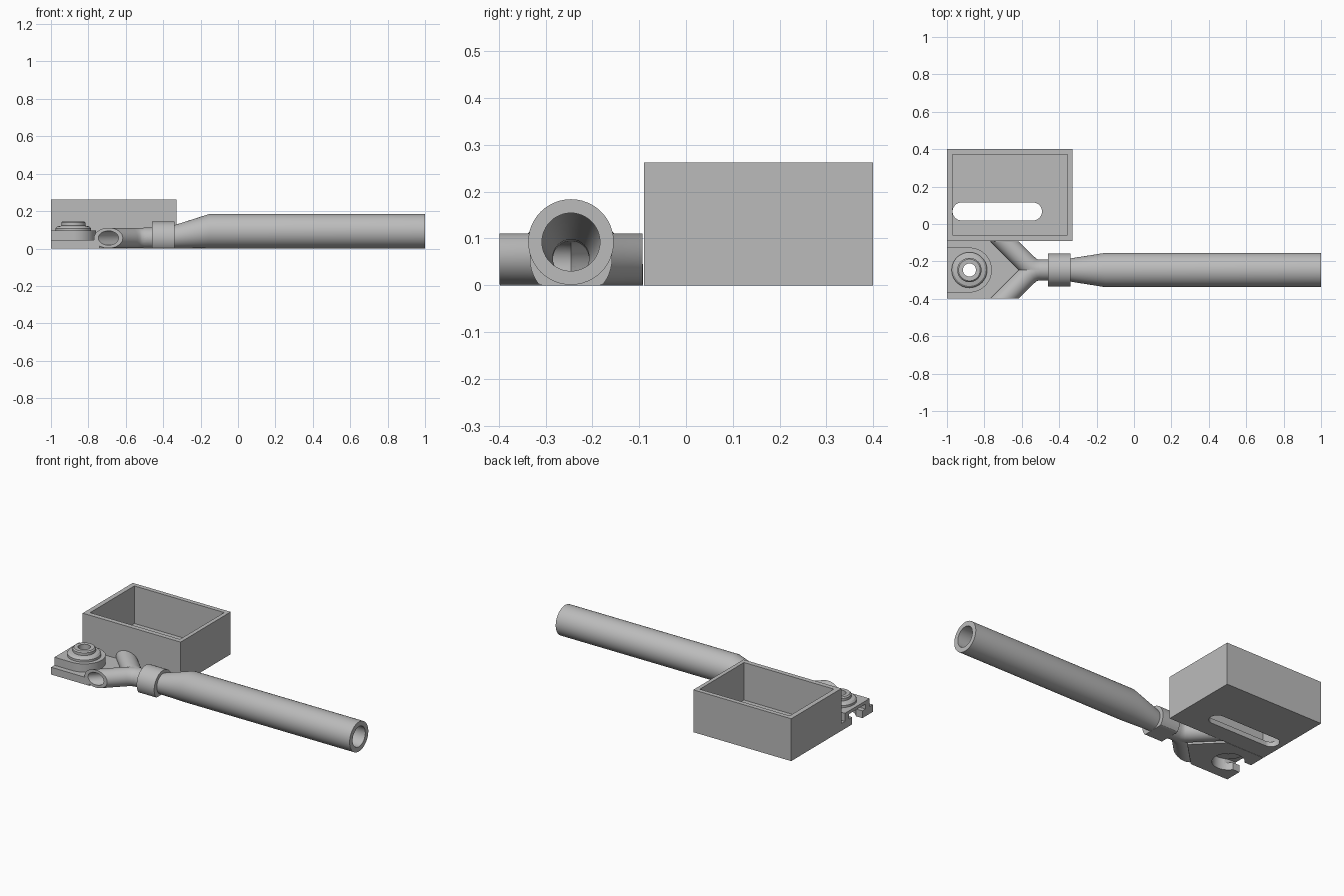
import bpy, bmesh
from math import sin, cos, pi, radians, sqrt

cube = bpy.data.objects.get("Cube")
if cube:
    bpy.data.objects.remove(cube, do_unlink=True)

grey = bpy.data.materials.new("plain grey")
grey.use_nodes = True
grey.diffuse_color = (0.5, 0.5, 0.5, 1)
grey.node_tree.nodes["Principled BSDF"].inputs["Base Color"].default_value = (0.5, 0.5, 0.5, 1)

AXIS = -0.246      # y of the tube centre line
HUB = -0.88        # x of the mounting hub
SIDES = 48


def make(name, rings, wrap=False):
    """Skin matching rings of points; cap the ends unless the rings wrap."""
    bm = bmesh.new()
    loops = [[bm.verts.new(p) for p in ring] for ring in rings]
    n = len(loops[0])
    pairs = list(zip(loops, loops[1:]))
    if wrap:
        pairs.append((loops[-1], loops[0]))
    else:
        bm.faces.new(loops[0])
        bm.faces.new(loops[-1])
    for a, b in pairs:
        for i in range(n):
            j = (i + 1) % n
            bm.faces.new((a[i], a[j], b[j], b[i]))
    bmesh.ops.recalc_face_normals(bm, faces=bm.faces)
    mesh = bpy.data.meshes.new(name)
    bm.to_mesh(mesh)
    bm.free()
    mesh.materials.append(grey)
    ob = bpy.data.objects.new(name, mesh)
    bpy.context.collection.objects.link(ob)
    return ob


def prism(name, outline, z0, z1):
    return make(name, [[(x, y, z) for x, y in outline] for z in (z0, z1)])


def rect(x0, x1, y0, y1):
    return [(x0, y0), (x1, y0), (x1, y1), (x0, y1)]


def arc(cx, cy, r, a0, a1, steps=24):
    angles = [radians(a0 + (a1 - a0) * i / steps) for i in range(steps + 1)]
    return [(cx + r * cos(a), cy + r * sin(a)) for a in angles]


def pipe(name, stations):
    """Loft elliptical rings (x, offset from axis, z, turn, width, height)."""
    rings = []
    for x, off, z, turn, w, h in stations:
        a = radians(turn)
        ring = []
        for i in range(SIDES):
            t = 2 * pi * i / SIDES
            ring.append((x + w * cos(t) * cos(a), AXIS + off + w * cos(t) * sin(a),
                         max(0, z + h * sin(t))))
        rings.append(ring)
    return make(name, rings)


def straight(name, stations):
    return pipe(name, [(x, 0, z, 90, r, r) for x, z, r in stations])


def combine(target, tool, operation, keep=False):
    mod = target.modifiers.new("cut", "BOOLEAN")
    mod.operation = operation
    mod.solver = "EXACT"
    mod.object = tool
    bpy.context.view_layer.objects.active = target
    bpy.ops.object.modifier_apply(modifier=mod.name)
    if not keep:
        bpy.data.objects.remove(tool, do_unlink=True)


def arm(name, side, r, reach):
    """Fork branch, cut off square to y, bending into the stem."""
    z = 0.056
    return pipe(name, [
        (-0.693 - reach, side * (0.153 + reach), z, 0, r * sqrt(2), r),
        (-0.575, side * 0.035, z, side * 45, r, r),
        (-0.553, side * 0.016, z, side * 56, r, r),
        (-0.527, side * 0.004, z, side * 75, r, r),
        (-0.485, 0, z, side * 90, r, r)])


# Open box with a slotted floor
box = prism("box", rect(-1, -0.33, -0.09, 0.40), 0, 0.262)
combine(box, prism("cavity", rect(-0.97, -0.355, -0.06, 0.372), 0.03, 0.3), "DIFFERENCE")
slot = arc(-0.922, 0.067, 0.048, 90, 270) + arc(-0.54, 0.067, 0.048, -90, 90)
combine(box, prism("slot", slot, -0.05, 0.1), "DIFFERENCE")

# Handle tube, stem, collar and fork
tube = straight("handle_tube", [(-0.505, 0.056, 0.0555), (-0.40, 0.057, 0.056),
                                (-0.34, 0.063, 0.062), (-0.155, 0.0925, 0.0915),
                                (1, 0.0925, 0.0915)])
combine(tube, straight("collar", [(-0.46, 0.057, 0.088), (-0.34, 0.057, 0.088)]), "UNION")
for side in (-1, 1):
    combine(tube, arm("fork_arm", side, 0.0545, 0), "UNION")

# Mounting plate with a raised, rounded pad
plate = prism("mount_plate", [(-1, -0.398), (-0.74, -0.398), (-0.587, AXIS),
                              (-0.74, -0.092), (-1, -0.092)], 0, 0.045)
pad = [(-1, AXIS - 0.12)] + arc(HUB, AXIS, 0.12, -90, 90) + [(-1, AXIS + 0.12)]
combine(plate, prism("pad", pad, 0.03, 0.095), "UNION")

# Keyed slot under the pad, open at the end of the plate
combine(plate, prism("round_hole", arc(HUB, AXIS, 0.09, 0, 352.5, 47), -0.05, 0.2), "DIFFERENCE")
for half, low, high in ((0.05, -0.05, 0.05), (0.08, 0.045, 0.075)):
    key = rect(-1.1, HUB, AXIS - half, AXIS + half)
    combine(plate, prism("key_slot", key, low, high), "DIFFERENCE")

# Hollow out the passages
bores = [straight("bore", [(-0.505, 0.056, 0.0385), (-0.34, 0.059, 0.039),
                           (-0.155, 0.0925, 0.062), (1.05, 0.0925, 0.062)])]
bores += [arm("arm_bore", side, 0.038, 0.03) for side in (-1, 1)]
for bore in bores:
    combine(plate, bore, "DIFFERENCE", keep=True)
    combine(tube, bore, "DIFFERENCE")

# Stepped hub ring
profile = [(0.035, 0.07), (0.035, 0.145), (0.058, 0.145), (0.065, 0.138), (0.065, 0.122),
           (0.085, 0.118), (0.095, 0.108), (0.095, 0.09), (0.095, 0.07)]
hub = make("hub_ring", [[(HUB + r * cos(2 * pi * i / SIDES), AXIS + r * sin(2 * pi * i / SIDES), z)
                         for i in range(SIDES)] for r, z in profile], wrap=True)

# Smooth the curved walls and keep the edges crisp
for ob in (box, tube, plate, hub):
    bpy.ops.object.select_all(action="DESELECT")
    ob.select_set(True)
    bpy.context.view_layer.objects.active = ob
    bpy.ops.object.shade_smooth_by_angle(angle=radians(28))
